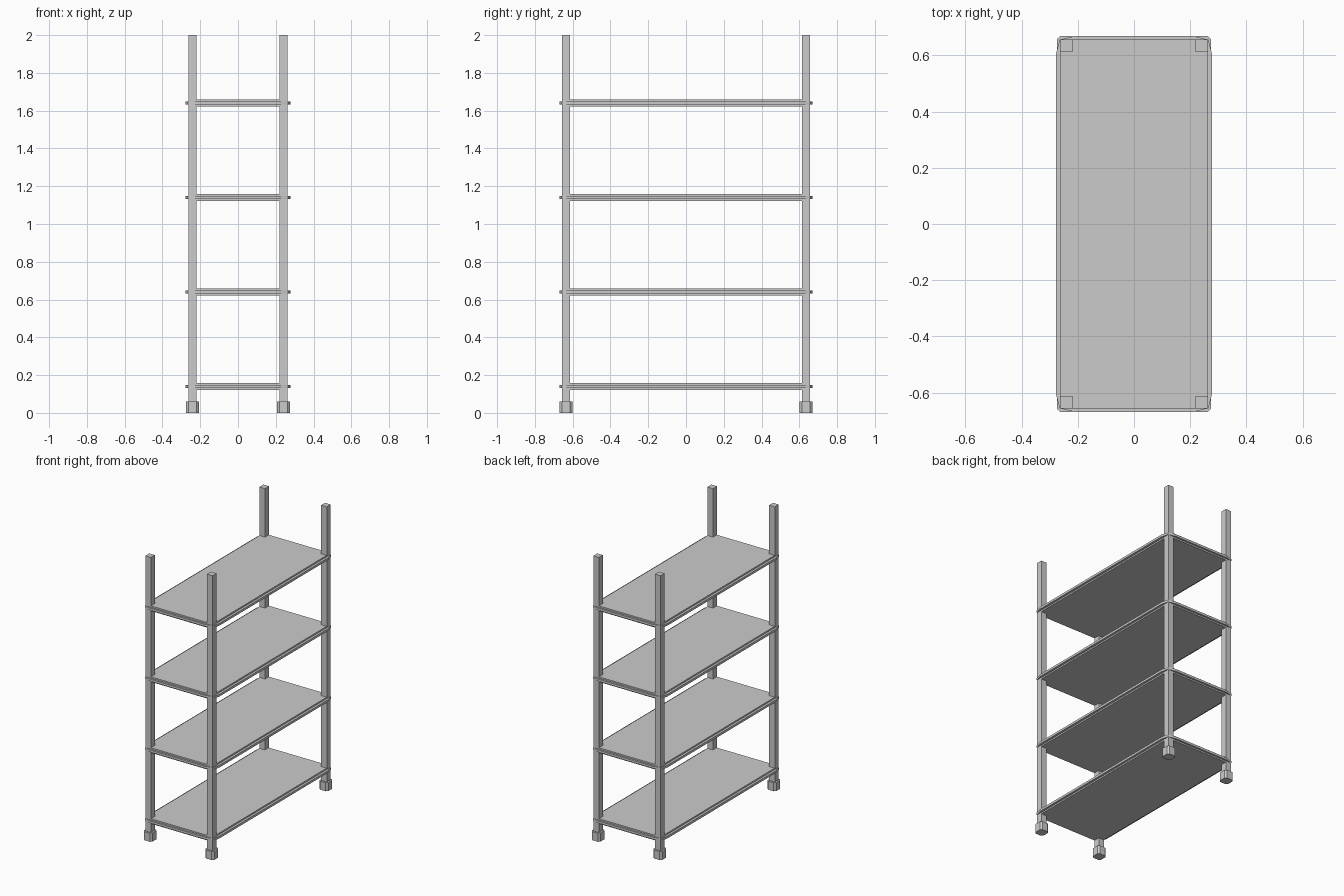
import bpy, bmesh

if "Cube" in bpy.data.objects:
    bpy.data.objects.remove(bpy.data.objects["Cube"])

def prism(name, outline, z0, z1):
    """Extrude a closed outline (counter-clockwise) from z0 to z1."""
    bm = bmesh.new()
    face = bm.faces.new([bm.verts.new((x, y, z0)) for x, y in outline])
    res = bmesh.ops.extrude_face_region(bm, geom=[face])
    top = [v for v in res["geom"] if isinstance(v, bmesh.types.BMVert)]
    bmesh.ops.translate(bm, verts=top, vec=(0, 0, z1 - z0))
    bmesh.ops.recalc_face_normals(bm, faces=bm.faces)
    mesh = bpy.data.meshes.new(name)
    bm.to_mesh(mesh)
    bm.free()
    obj = bpy.data.objects.new(name, mesh)
    bpy.context.collection.objects.link(obj)
    return obj

def mirrored(corner, cx=0, cy=0):
    """Full outline from its +x +y corner points, listed counter-clockwise."""
    rev = corner[::-1]
    pts = (corner + [(-x, y) for x, y in rev]
           + [(-x, -y) for x, y in corner] + [(x, -y) for x, y in rev])
    return [(x + cx, y + cy) for x, y in pts]

# Four square posts standing in chamfered feet
for sx, side in ((-1, "left"), (1, "right")):
    for sy, end in ((-1, "front"), (1, "back")):
        x, y = sx * 0.241, sy * 0.635
        prism(f"{end}_{side}_post", mirrored([(0.022, 0.022)], x, y), 0.01, 2.0)
        prism(f"{end}_{side}_foot",
              mirrored([(0.034, 0.022), (0.022, 0.034)], x, y), 0, 0.06)

# Four shelves, each a panel with a thin edge band wrapping the posts
panel = mirrored([(0.262, 0.637), (0.243, 0.656)])
band = mirrored([(0.278, 0.605), (0.265, 0.656), (0.212, 0.669)])
for i in range(4):
    z = 0.14 + 0.5 * i
    prism(f"shelf_panel_{i + 1}", panel, z - 0.018, z + 0.018)
    prism(f"shelf_edge_band_{i + 1}", band, z - 0.008, z + 0.008)
